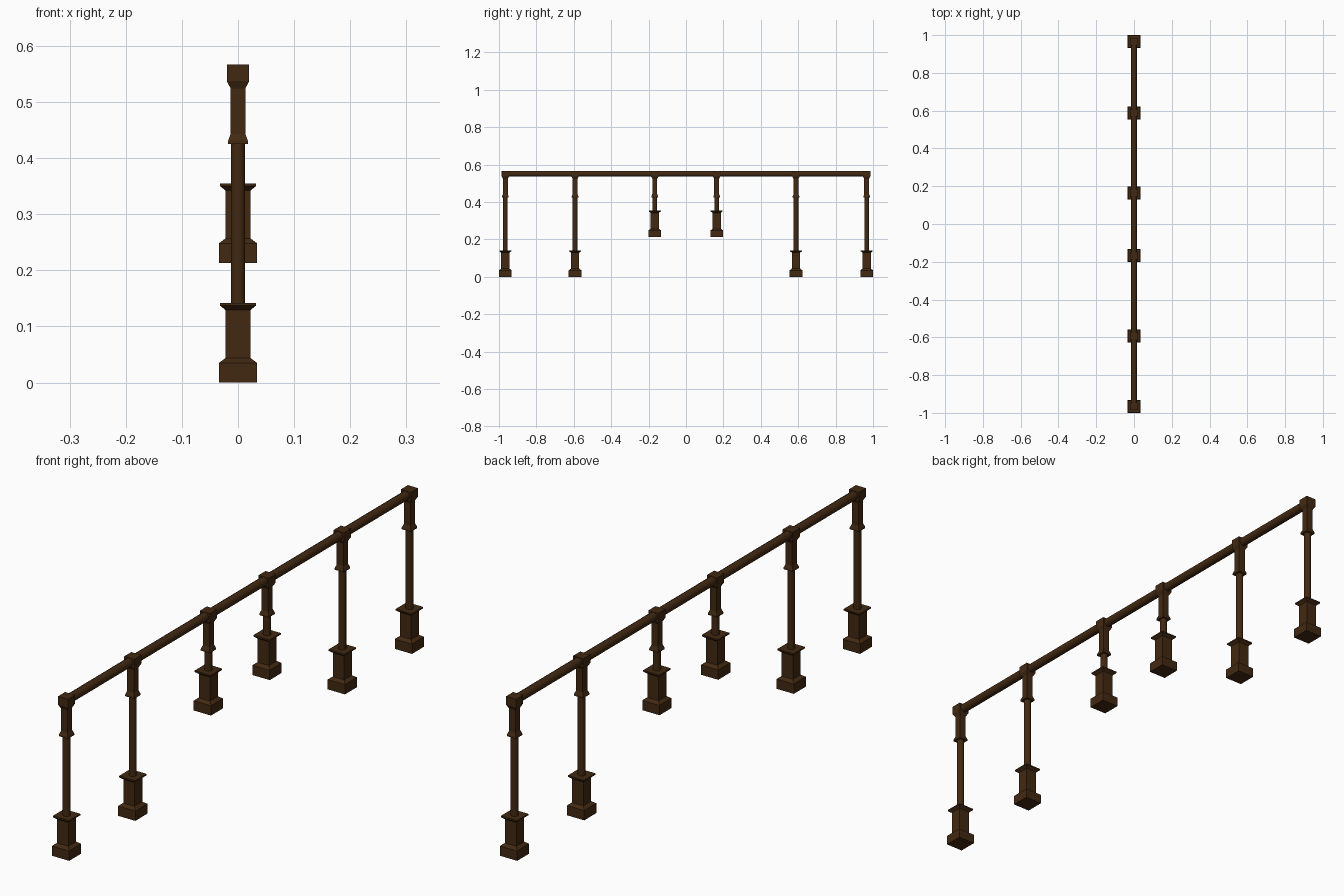
import bpy, bmesh, math

if "Cube" in bpy.data.objects:
    bpy.data.objects.remove(bpy.data.objects["Cube"])

brown = bpy.data.materials.new("dark brown iron")
brown.diffuse_color = (0.055, 0.022, 0.006, 1)
brown.use_nodes = True
brown.node_tree.nodes["Principled BSDF"].inputs["Base Color"].default_value = brown.diffuse_color


def lathe(name, profile, sides, loc, smooth=None, cap_start=True):
    """Stack of regular rings (half width, z); 4 sides gives a square section."""
    bm = bmesh.new()
    k = 1 / math.cos(math.pi / sides)
    rings = []
    for r, z in profile:
        rings.append([bm.verts.new((r * k * math.cos((i + .5) * math.tau / sides),
                                    r * k * math.sin((i + .5) * math.tau / sides), z))
                      for i in range(sides)])
    for a, b in zip(rings, rings[1:]):
        for i in range(sides):
            j = (i + 1) % sides
            bm.faces.new((a[i], a[j], b[j], b[i]))
    if cap_start:
        bm.faces.new(rings[0][::-1])
    bm.faces.new(rings[-1])
    me = bpy.data.meshes.new(name)
    bm.to_mesh(me)
    bm.free()
    me.materials.append(brown)
    ob = bpy.data.objects.new(name, me)
    ob.location = loc
    bpy.context.collection.objects.link(ob)
    if smooth:
        bpy.ops.object.select_all(action='DESELECT')
        ob.select_set(True)
        bpy.context.view_layer.objects.active = ob
        bpy.ops.object.shade_smooth_by_angle(angle=math.radians(smooth))
    return ob


# Profiles: square pedestal and square post head
PEDESTAL = [(.034, 0), (.034, .035), (.022, .044), (.022, .129), (.032, .137), (.032, .142)]
HEAD = [(.018, .425), (.018, .430), (.013, .443), (.013, .524), (.020, .537), (.020, .567)]

# Posts: the middle two stand on raised ground
POSTS = [(-.966, 0), (-.593, 0), (-.167, .213), (.164, .213), (.588, 0), (.966, 0)]
for n, (y, base) in enumerate(POSTS, 1):
    lathe(f"pedestal_{n}", [(r, z + base) for r, z in PEDESTAL], 4, (0, y, 0))
    lathe(f"pole_{n}", [(.0125, base + .13), (.0125, .44)], 12, (0, y, 0), 40)
    lathe(f"post_head_{n}", HEAD, 4, (0, y, 0))

# Handrail running along y
rail = lathe("handrail", [(.015, -.966), (.015, .966)], 12, (0, 0, .551), 40)
rail.rotation_euler = (math.pi / 2, 0, 0)
